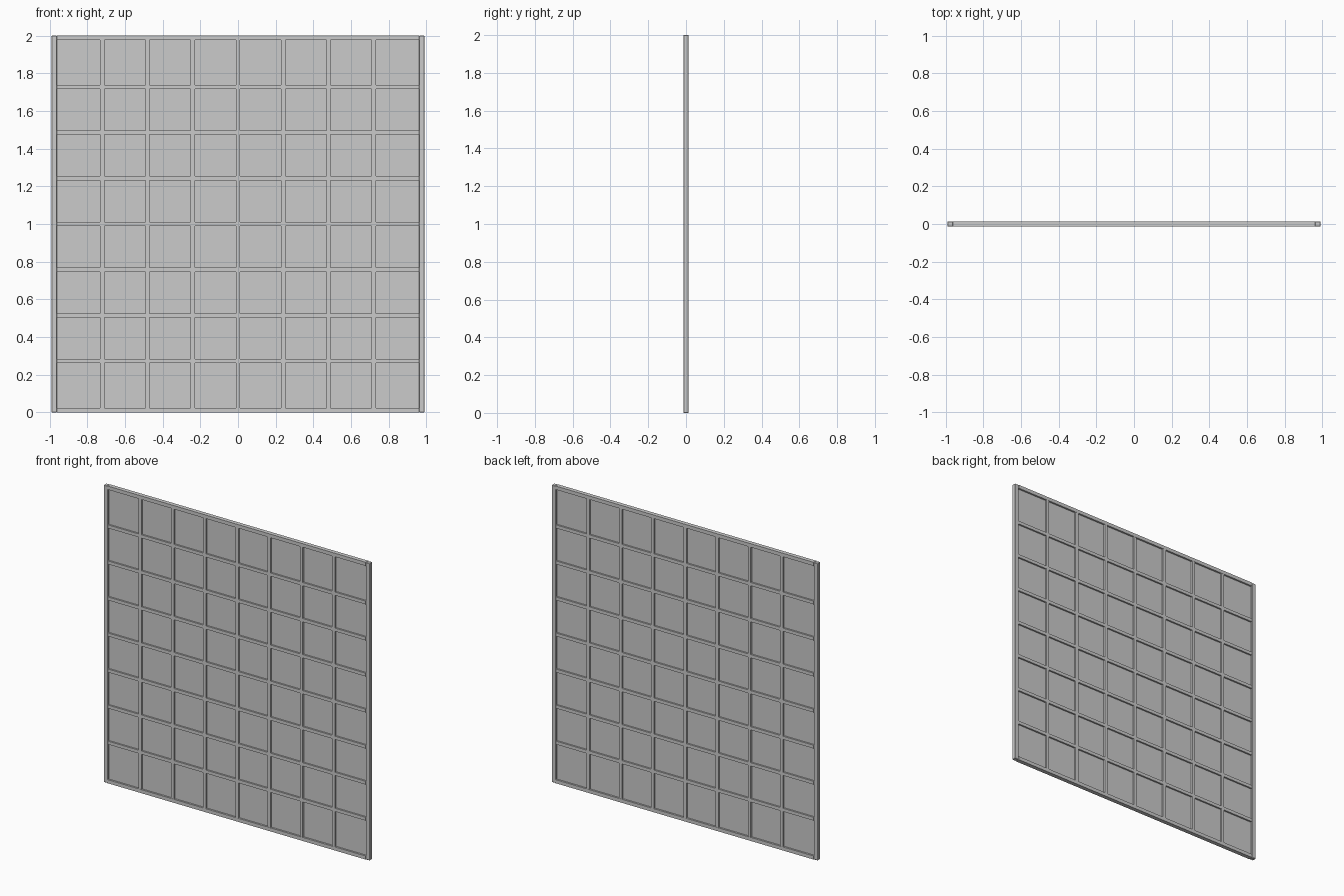
import bpy, bmesh

if "Cube" in bpy.data.objects:
    bpy.data.objects.remove(bpy.data.objects["Cube"])

W, H, T = 0.99, 2.0, 0.014      # half width, height, half depth
F = 0.03                        # frame border
B = 0.022                       # glazing bar width
N = 8                           # panes each way


def box(name, x0, x1, y0, y1, z0, z1, bevel=0.0):
    bm = bmesh.new()
    bmesh.ops.create_cube(bm, size=1)
    for v in bm.verts:
        v.co.x = x1 if v.co.x > 0 else x0
        v.co.y = y1 if v.co.y > 0 else y0
        v.co.z = z1 if v.co.z > 0 else z0
    me = bpy.data.meshes.new(name)
    bm.to_mesh(me)
    bm.free()
    ob = bpy.data.objects.new(name, me)
    bpy.context.collection.objects.link(ob)
    if bevel:
        m = ob.modifiers.new("edge", 'BEVEL')
        m.width = bevel
        m.segments = 1
    return ob


# Outer frame: side stiles, then top and bottom rails between them
for side, s in (("left", -1), ("right", 1)):
    a, b = sorted((s * W, s * (W - F)))
    box(side + "_stile", a, b, -T, T, 0, H, 0.003)
box("bottom_rail", -W + F, W - F, -T, T, 0, F - 0.006)
box("top_rail", -W + F, W - F, -T, T, H - F + 0.006, H)

# Glazing bars
px = 2 * (W - F) / N
pz = (H - 2 * F) / N
bt = T - 0.001
for i in range(1, N):
    x = -W + F + i * px
    z = F + i * pz
    box("vertical_bar", x - B / 2, x + B / 2, -bt, bt, F - 0.008, H - F + 0.008)
    box("horizontal_bar", -W + F, W - F, -bt, bt, z - B / 2, z + B / 2)

# Panes set into the middle, each with a thin stepped bead around it
for i in range(N):
    for j in range(N):
        x0, z0 = -W + F + i * px + B / 2, F + j * pz + B / 2
        x1, z1 = x0 + px - B, z0 + pz - B
        x0 -= B / 2 if i == 0 else 0
        x1 += B / 2 if i == N - 1 else 0
        z0 -= B / 2 + 0.006 if j == 0 else 0
        z1 += B / 2 + 0.006 if j == N - 1 else 0
        box("pane", x0, x1, -0.002, 0.002, z0, z1)
